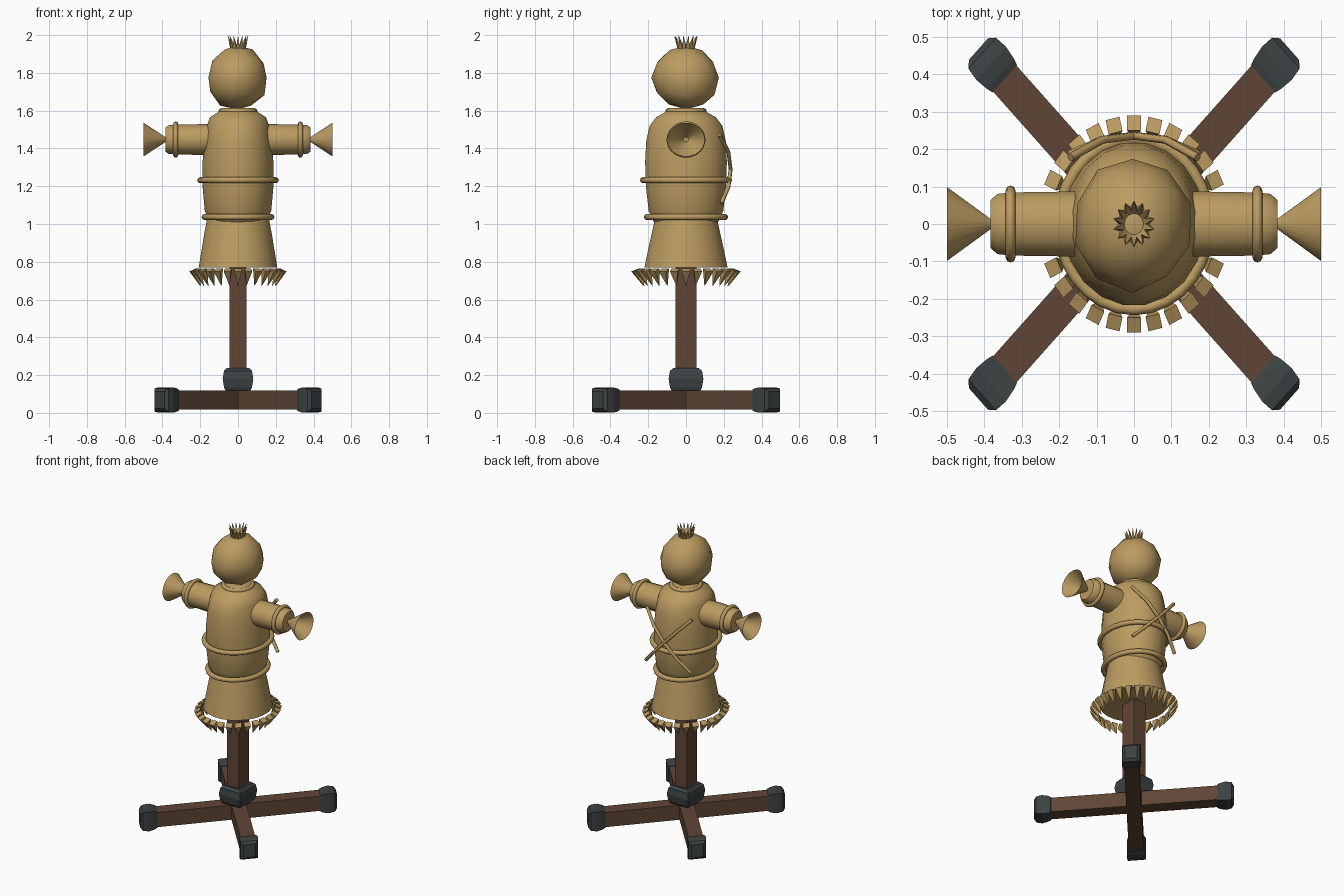
import bpy, bmesh, math, random
from mathutils import Matrix, Vector

if "Cube" in bpy.data.objects:
    bpy.data.objects.remove(bpy.data.objects["Cube"])

random.seed(4)
T, R = Matrix.Translation, Matrix.Rotation
SY = Matrix.Diagonal((1, 1.125, 1, 1))      # the model is a little deeper than wide


def material(name, rgb):
    m = bpy.data.materials.new(name)
    m.diffuse_color = (*rgb, 1)
    m.use_nodes = True
    m.node_tree.nodes["Principled BSDF"].inputs["Base Color"].default_value = m.diffuse_color
    return m


STRAW = material("straw", (0.50, 0.33, 0.12))
WOOD = material("wood", (0.115, 0.06, 0.036))
IRON = material("iron", (0.045, 0.055, 0.055))


def finish(name, bm, mat, smooth=0):
    bmesh.ops.remove_doubles(bm, verts=bm.verts, dist=1e-5)
    bmesh.ops.recalc_face_normals(bm, faces=bm.faces)
    me = bpy.data.meshes.new(name)
    bm.to_mesh(me)
    bm.free()
    me.materials.append(mat)
    if smooth:
        me.shade_smooth()
        me.set_sharp_from_angle(angle=math.radians(smooth))
    ob = bpy.data.objects.new(name, me)
    bpy.context.collection.objects.link(ob)
    return ob


def loft(name, sections, n, mat, places=(Matrix(),), smooth=0, caps=True):
    """Sections (z, rx, ry) joined along local z; n=4 makes boxes with half sizes."""
    bm = bmesh.new()
    k = math.sqrt(2) if n == 4 else 1
    for M in places:
        rings = []
        for z, rx, ry in sections:
            angs = [math.tau * (i + 0.5) / n for i in range(n)]
            rings.append([bm.verts.new(M @ Vector((k * rx * math.cos(a), k * ry * math.sin(a), z)))
                          for a in angs])
        for a, b in zip(rings, rings[1:]):
            for i in range(n):
                j = (i + 1) % n
                bm.faces.new((a[i], a[j], b[j], b[i]))
        if caps:
            for ring, s in ((rings[0], sections[0]), (rings[-1], sections[-1])):
                if s[1] > 0:
                    bm.faces.new(ring)
    return finish(name, bm, mat, smooth)


def hoop(name, M, rx, ry, minor):
    bm = bmesh.new()
    N, K = 28, 8
    g = []
    for i in range(N):
        a = math.tau * i / N
        g.append([])
        for j in range(K):
            b = math.tau * j / K
            d = minor * math.cos(b)
            g[-1].append(bm.verts.new(M @ Vector(((rx + d) * math.cos(a), (ry + d) * math.sin(a),
                                                  minor * math.sin(b)))))
    for i in range(N):
        for j in range(K):
            p, q = g[i], g[(i + 1) % N]
            bm.faces.new((p[j], q[j], q[(j + 1) % K], p[(j + 1) % K]))
    return finish(name, bm, STRAW, 50)


def spikes(name, count, base, tip, r, n):
    """Ring of small cones; base and tip are (radius, z)."""
    places = []
    for i in range(count):
        d = Vector((tip[0] - base[0], 0, tip[1] - base[1]))
        aim = d.to_track_quat('Z', 'Y').to_matrix().to_4x4()
        spin = R(math.tau * i / count + math.pi / 2, 4, 'Z')
        places.append(SY @ spin @ T((base[0], 0, base[1])) @ aim)
    loft(name, [(0, r, r), (d.length, 0, 0)], n, STRAW, places)


# crossed foot beams with iron end caps
along_x = R(math.pi / 2, 4, 'Y')
feet = [SY @ T((0, 0, 0.068)) @ R(math.radians(45 + 90 * i), 4, 'Z') @ along_x for i in range(4)]
loft("foot_beams", [(-0.52, 0.05, 0.044), (0.52, 0.05, 0.044)], 4, WOOD, feet[:2])
loft("foot_caps", [(0.488, 0.054, 0.046), (0.505, 0.061, 0.051), (0.54, 0.067, 0.056),
                   (0.574, 0.061, 0.052), (0.588, 0.045, 0.036)], 4, IRON, feet)

# post and its collar
loft("post", [(0.1, 0.045, 0.055), (1.0, 0.045, 0.055)], 4, WOOD)
loft("post_collar", [(0.115, 0.065, 0.075), (0.135, 0.074, 0.085), (0.18, 0.081, 0.092),
                     (0.222, 0.074, 0.085), (0.237, 0.06, 0.068)], 4, IRON)

# straw skirt with fringe
loft("skirt", [(0.77, 0.21, 0.222), (0.86, 0.195, 0.203), (0.95, 0.18, 0.183),
               (1.03, 0.165, 0.165)], 24, STRAW, smooth=40)
spikes("skirt_fringe", 28, (0.24, 0.757), (0.2, 0.67), 0.019, 4)

# sack torso
loft("torso", [(0.99, 0.13, 0.14), (1.015, 0.155, 0.175), (1.07, 0.178, 0.2),
               (1.2, 0.19, 0.215), (1.33, 0.19, 0.219), (1.44, 0.178, 0.213),
               (1.52, 0.167, 0.195), (1.565, 0.15, 0.16), (1.59, 0.11, 0.115),
               (1.61, 0.08, 0.085)], 20, STRAW, smooth=60)
hoop("waist_rope", T((0, 0, 1.232)), 0.2, 0.228, 0.016)
hoop("hip_rope", T((0, 0, 1.037)), 0.177, 0.207, 0.016)
hoop("neck_rope", T((0, 0, 1.598)), 0.088, 0.094, 0.015)

# head: lumpy sack ball
bm = bmesh.new()
bmesh.ops.create_icosphere(bm, subdivisions=2, radius=1)
for v in bm.verts:
    v.co *= random.uniform(0.96, 1.03)
    taper = 1 - 0.06 * v.co.z
    v.co = Vector((v.co.x * 0.16 * taper - 0.004, v.co.y * 0.18 * taper, 1.775 + v.co.z * 0.172))
finish("head", bm, STRAW, 60)
spikes("hair_tuft", 14, (0.032, 1.93), (0.056, 2.0), 0.009, 4)

# sleeves, cuffs and open straw hands on both sides
sides = [T((0, 0, 1.447)) @ R(s * math.pi / 2, 4, 'Y') for s in (-1, 1)]
loft("sleeves", [(0.08, 0.082, 0.088), (0.2, 0.083, 0.088), (0.33, 0.08, 0.086),
                 (0.365, 0.078, 0.082), (0.383, 0.066, 0.066)], 16, STRAW, sides, smooth=45)
loft("straw_hands", [(0.37, 0.004, 0.004), (0.5, 0.09, 0.1)], 20, STRAW, sides,
     smooth=40, caps=False)
for label, M in zip(("left", "right"), sides):
    hoop(label + "_cuff_rope", M @ T((0, 0, 0.33)), 0.083, 0.09, 0.013)

# two crossed stitches on the back
for label, s in (("falling", 1), ("rising", -1)):
    cu = bpy.data.curves.new("back_stitch_" + label, 'CURVE')
    cu.dimensions = '3D'
    cu.bevel_depth = 0.011
    cu.bevel_resolution = 1
    cu.use_fill_caps = True
    pts = [(-0.17, 0.178, 1.47), (-0.085, 0.225, 1.38), (0, 0.236, 1.29),
           (0.085, 0.225, 1.2), (0.17, 0.188, 1.11)]
    sp = cu.splines.new('POLY')
    sp.points.add(len(pts) - 1)
    for p, (x, y, z) in zip(sp.points, pts):
        p.co = (s * x, y, z, 1)
    cu.materials.append(STRAW)
    bpy.context.collection.objects.link(bpy.data.objects.new("back_stitch_" + label, cu))
